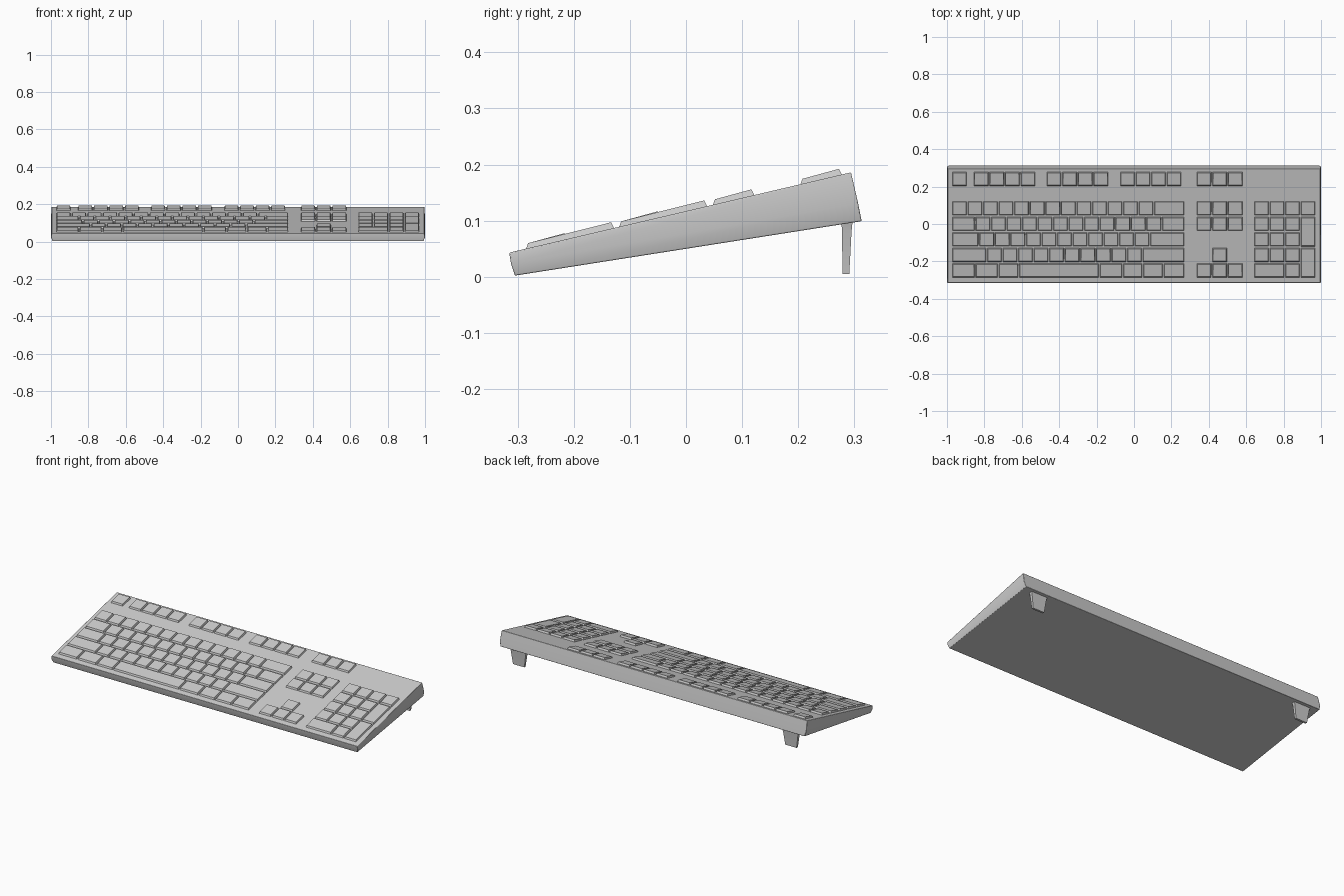
import bpy, bmesh

if "Cube" in bpy.data.objects:
    bpy.data.objects.remove(bpy.data.objects["Cube"])

U = 0.0831          # key pitch
LEFT = -0.973       # left edge of the main key block
ROWS = [0.085, 0.001, -0.082, -0.165, -0.248]   # row centres, back to front
F_ROW = 0.241


def deck(y):
    """Height of the sloping top surface."""
    return 0.043 + (y + 0.315) * 0.2345


def make(name, bm, angle=None):
    bmesh.ops.recalc_face_normals(bm, faces=bm.faces)
    me = bpy.data.meshes.new(name)
    bm.to_mesh(me)
    bm.free()
    ob = bpy.data.objects.new(name, me)
    bpy.context.collection.objects.link(ob)
    if angle:
        bpy.context.view_layer.objects.active = ob
        ob.select_set(True)
        bpy.ops.object.shade_smooth_by_angle(angle=angle)
        ob.select_set(False)
    return ob


def loft(bm, rings):
    """Closed solid through a list of equal-length rings."""
    vs = [[bm.verts.new(p) for p in r] for r in rings]
    n = len(vs[0])
    for a, b in zip(vs, vs[1:]):
        for i in range(n):
            bm.faces.new((a[i], a[(i + 1) % n], b[(i + 1) % n], b[i]))
    bm.faces.new(vs[0][::-1])
    bm.faces.new(vs[-1])


# Case: wedge with a faint ridge along the sides
def case_ring(w, front, back):
    return [(-w, *front), (w, *front), (w, *back), (-w, *back)]


bm = bmesh.new()
loft(bm, [case_ring(0.992, (-0.305, 0.002), (0.313, 0.099)),
          case_ring(1.0, (-0.312, 0.024), (0.307, 0.130)),
          case_ring(0.996, (-0.315, 0.043), (0.294, 0.186))])
case = make("case", bm, 0.5)
bev = case.modifiers.new("soft_edges", 'BEVEL')
bev.width = 0.002
bev.segments = 2
bev.limit_method = 'ANGLE'
bev.angle_limit = 0.6


# Keycaps: tapered blocks that follow the deck slope
def key(bm, x0, yc, w=1.0, rows=1):
    x1 = x0 + w * U - 0.004
    x0 += 0.001
    half = 0.0385 + (rows - 1) * U / 2
    y0, y1 = yc - half, yc + half

    def ring(inset_x, inset_f, inset_b, h0, h1):
        a, b = y0 + inset_f, y1 - inset_b
        return [(x0 + inset_x, a, deck(a) + h0), (x1 - inset_x, a, deck(a) + h0),
                (x1 - inset_x, b, deck(b) + h1), (x0 + inset_x, b, deck(b) + h1)]
    loft(bm, [ring(0, 0, 0, -0.004, -0.004),
              ring(0.004, 0.005, 0.007, 0.009, 0.0115)])


def key_row(bm, x, y, widths):
    for w in widths:
        key(bm, x, y, w)
        x += w * U


# Function row
bm = bmesh.new()
key_row(bm, LEFT, F_ROW, [1])
for x in (-0.857, -0.467, -0.075):
    key_row(bm, x, F_ROW, [1] * 4)
make("function_keys", bm)

# Main typing block
bm = bmesh.new()
for y, widths in zip(ROWS, [
        [1] * 13 + [2],
        [1.5] + [1] * 12 + [1.5],
        [1.75] + [1] * 11 + [2.25],
        [2.25] + [1] * 10 + [2.75],
        [1.5, 1.5, 1.3, 5.2, 1.5, 1.3, 1.3, 1.4]]):
    key_row(bm, LEFT, y, widths)
make("main_keys", bm)

# Navigation and arrow keys
bm = bmesh.new()
NAV = 0.335
for y in (F_ROW, ROWS[0], ROWS[1], ROWS[4]):
    key_row(bm, NAV, y, [1] * 3)
key(bm, NAV + U, ROWS[3])
make("navigation_keys", bm)

# Number pad with two tall keys and one wide key
bm = bmesh.new()
PAD = 0.641
key_row(bm, PAD, ROWS[0], [1] * 4)
for y in ROWS[1:4]:
    key_row(bm, PAD, y, [1] * 3)
key_row(bm, PAD, ROWS[4], [2, 1])
for i in (1, 3):
    key(bm, PAD + 3 * U, (ROWS[i] + ROWS[i + 1]) / 2, rows=2)
make("number_pad_keys", bm)

# Fold-out feet under the back edge
for side, name in ((-1, "left_foot"), (1, "right_foot")):
    bm = bmesh.new()
    cx = side * 0.888

    def foot_ring(hw, ya, yb, z):
        return [(cx - hw, ya, z), (cx + hw, ya, z), (cx + hw, yb, z), (cx - hw, yb, z)]
    loft(bm, [foot_ring(0.037, 0.279, 0.291, 0.005),
              foot_ring(0.048, 0.278, 0.295, 0.08),
              foot_ring(0.054, 0.277, 0.297, 0.10)])
    make(name, bm, 0.5)
